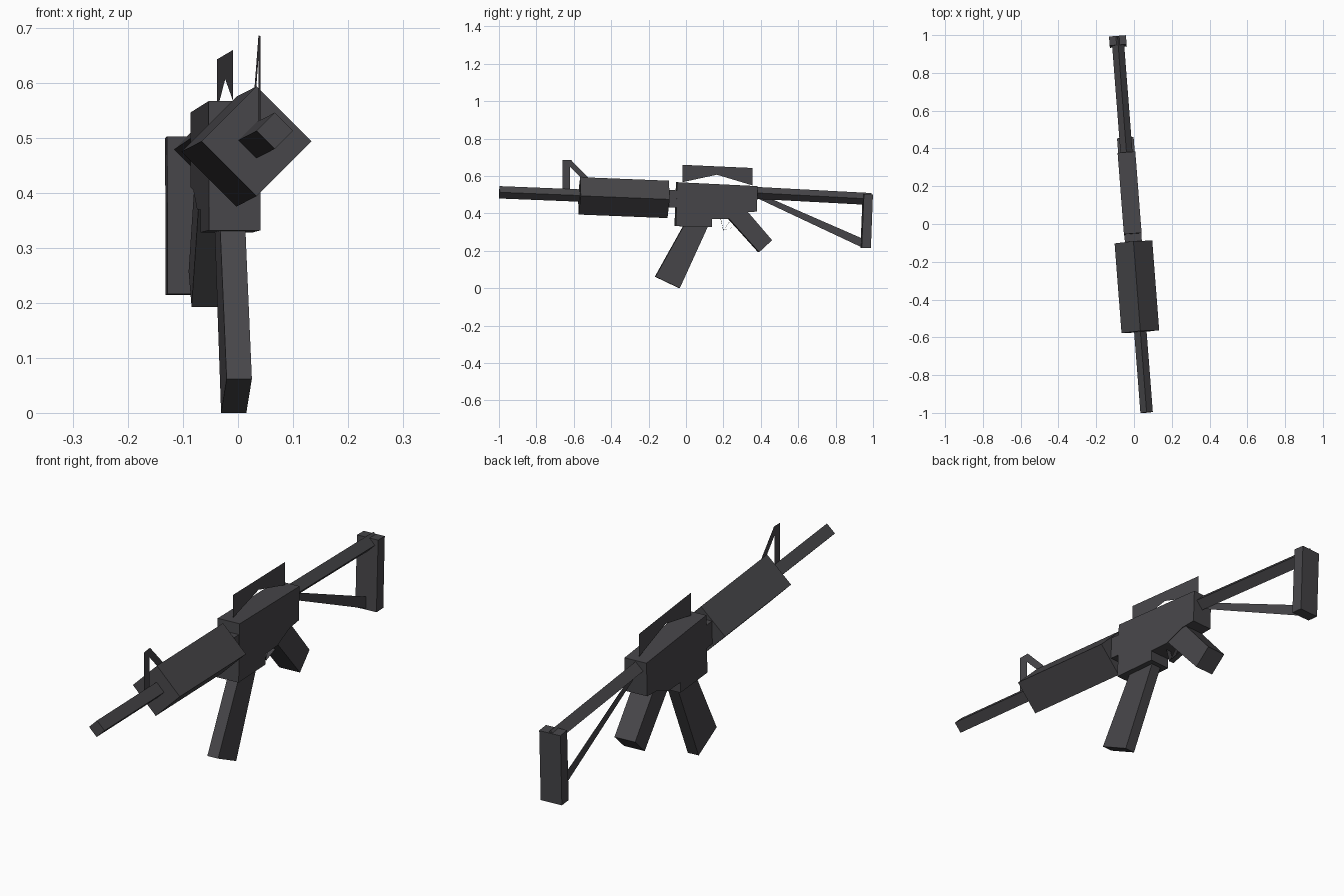
import bpy, bmesh
from mathutils import Vector

if "Cube" in bpy.data.objects:
    bpy.data.objects.remove(bpy.data.objects["Cube"])

YAW = -0.0775                                   # sideways drift along the length
SIDE = Vector((1, -YAW, 0)).normalized()        # across the body
UP = Vector((0, 0.04, 1)).normalized()

mat = bpy.data.materials.new("dark_gunmetal")
mat.diffuse_color = (0.063, 0.061, 0.067, 1)
mat.use_nodes = True
mat.node_tree.nodes["Principled BSDF"].inputs["Base Color"].default_value = mat.diffuse_color


def centre(y, z):
    """Point on the middle plane of the yawed body."""
    return Vector((-0.0105 + YAW * y, y, z))


def finish(name, bm, solid=True):
    if solid:
        bmesh.ops.recalc_face_normals(bm, faces=bm.faces)
    me = bpy.data.meshes.new(name)
    bm.to_mesh(me)
    bm.free()
    me.materials.append(mat)
    ob = bpy.data.objects.new(name, me)
    bpy.context.collection.objects.link(ob)
    return ob


def loft(name, a, b):
    """Closed solid between two matching loops."""
    bm = bmesh.new()
    va = [bm.verts.new(p) for p in a]
    vb = [bm.verts.new(p) for p in b]
    n = len(a)
    bm.faces.new(va)
    bm.faces.new(vb[::-1])
    for i in range(n):
        j = (i + 1) % n
        bm.faces.new((va[j], va[i], vb[i], vb[j]))
    return finish(name, bm)


def slab(name, pts, hw):
    """Side profile (y, z) extruded across the body."""
    mid = [centre(*p) for p in pts]
    return loft(name, [p - SIDE * hw for p in mid], [p + SIDE * hw for p in mid])


def sheet(name, pts):
    """Flat plate on the middle plane."""
    bm = bmesh.new()
    bm.faces.new([bm.verts.new(centre(*p)) for p in pts])
    return finish(name, bm, False)


def strip(name, pts, hw):
    """Bent ribbon following a side path."""
    bm = bmesh.new()
    rows = [[bm.verts.new(centre(*p) + SIDE * s) for s in (-hw, hw)] for p in pts]
    for r, q in zip(rows, rows[1:]):
        bm.faces.new((r[0], r[1], q[1], q[0]))
    return finish(name, bm, False)


def diamond_bar(name, p, q, r):
    """Square bar standing on its edge, between two (y, z) centres."""
    offs = [SIDE * r, UP * r, -SIDE * r, -UP * r]
    return loft(name, [centre(*p) + o for o in offs], [centre(*q) + o for o in offs])


# Barrel, handguard and the block behind it
diamond_bar("barrel", (-0.998, 0.513), (-0.3, 0.485), 0.033)
diamond_bar("handguard", (-0.57, 0.494), (-0.095, 0.475), 0.1)
slab("neck", [(-0.11, 0.526), (-0.04, 0.523), (-0.04, 0.43), (-0.11, 0.433)], 0.045)

# Receiver with the magazine well
slab("receiver", [(-0.05, 0.567), (0.38, 0.546), (0.375, 0.41), (0.31, 0.405),
                  (0.22, 0.37), (0.135, 0.37), (0.135, 0.328), (-0.058, 0.332)], 0.047)

# Magazine and grip
slab("magazine", [(-0.01, 0.34), (0.12, 0.34), (-0.035, 0.0), (-0.165, 0.062)], 0.023)
slab("grip", [(0.215, 0.385), (0.313, 0.425), (0.457, 0.257), (0.388, 0.193)], 0.044)

# Trigger and its guard
strip("trigger_guard", [(0.185, 0.372), (0.2, 0.31), (0.31, 0.343)], 0.012)
strip("trigger", [(0.2, 0.31), (0.245, 0.372)], 0.008)

# Stock: tube, strut and butt plate
diamond_bar("stock_tube", (0.37, 0.51), (0.99, 0.477), 0.032)
sheet("stock_strut", [(0.38, 0.482), (0.47, 0.472), (0.945, 0.265), (0.937, 0.22)])
slab("butt_plate", [(0.948, 0.503), (0.996, 0.5), (0.985, 0.214), (0.936, 0.216)], 0.045)

# Carry handle and front sight plates
sheet("carry_handle", [(-0.02, 0.66), (0.355, 0.643), (0.355, 0.55),
                       (0.165, 0.607), (-0.02, 0.567)])
sheet("front_sight", [(-0.66, 0.52), (-0.66, 0.685), (-0.616, 0.687), (-0.52, 0.588),
                      (-0.56, 0.588), (-0.62, 0.65), (-0.62, 0.518)])
